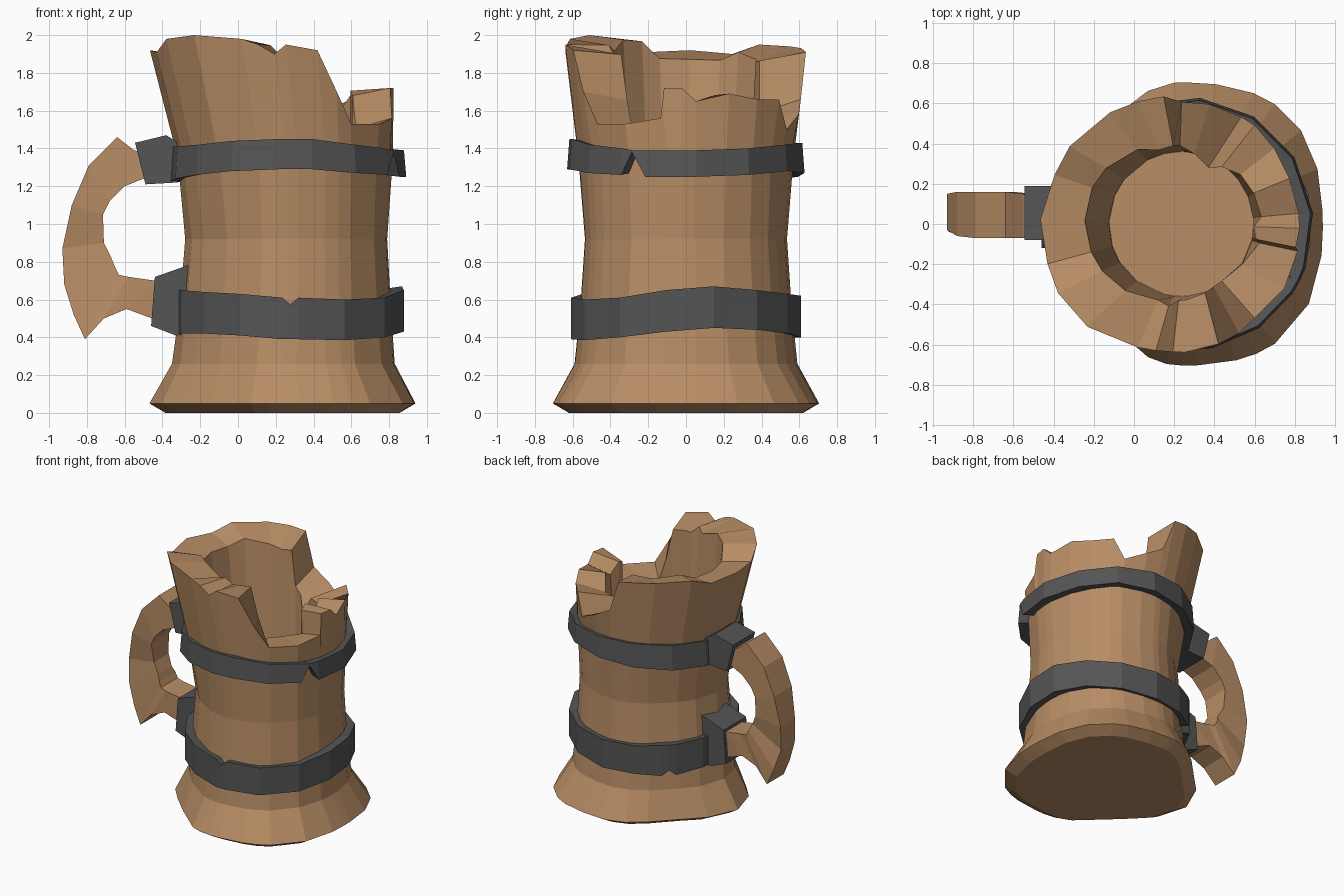
import bpy, bmesh, math, random

random.seed(4)


def material(name, rgb):
    m = bpy.data.materials.new(name)
    m.diffuse_color = (*rgb, 1)
    return m


WOOD = material("wood", (0.48, 0.268, 0.13))
IRON = material("dark_iron", (0.09, 0.09, 0.092))


def loft(name, rings, mat, loop=False):
    """Skin closed rings of points; join last to first, or cap both ends."""
    bm = bmesh.new()
    vs = [[bm.verts.new(p) for p in ring] for ring in rings]
    pairs = list(zip(vs, vs[1:])) + ([(vs[-1], vs[0])] if loop else [])
    for a, b in pairs:
        for i in range(len(a)):
            j = (i + 1) % len(a)
            bm.faces.new((a[i], a[j], b[j], b[i]))
    if not loop:
        bm.faces.new(vs[0])
        bm.faces.new(vs[-1])
    bmesh.ops.recalc_face_normals(bm, faces=bm.faces)
    me = bpy.data.meshes.new(name)
    bm.to_mesh(me)
    bm.free()
    me.materials.append(mat)
    ob = bpy.data.objects.new(name, me)
    bpy.context.collection.objects.link(ob)
    return ob


def polar(cx, r, deg, z):
    a = math.radians(deg)
    return (cx + r * math.cos(a), r * math.sin(a), z)


def skew(deg, amount):
    """The foot is fuller towards +x and pinched towards the handle."""
    a = math.radians(deg)
    side = 0.055 if math.cos(a) > 0 else -0.10
    return amount * side * math.sin(2 * a) ** 2


# Broken rim: angle, height and inner radius, anticlockwise from just below +x
RIM = [(-13, 1.56, .42), (-11, 1.72, .40), (-2, 1.72, .38), (5, 1.65, .42),
       (22, 1.69, .41), (38, 1.66, .40), (52, 1.66, .36), (61, 1.50, .32),
       (76, 1.58, .36), (88, 1.66, .39), (93, 1.91, .39), (104, 1.93, .38),
       (118, 1.94, .42), (142, 1.95, .45), (157, 1.90, .46), (178, 1.92, .46),
       (198, 1.91, .45), (212, 1.98, .44), (232, 2.0, .42), (256, 1.98, .39),
       (264, 1.95, .41), (271, 1.90, .38), (277, 1.95, .38), (292, 1.92, .37),
       (300, 1.70, .36), (308, 1.53, .36), (328, 1.53, .38)]

# Tankard body: outer levels (z, centre x, radius, skew)
LEVELS = [(0, 0.235, 0.62, 1), (0.05, 0.235, 0.705, 1), (0.26, 0.24, 0.59, 0.5),
          (0.55, 0.25, 0.56, 0.3), (0.92, 0.255, 0.535, 0.3), (1.35, 0.25, 0.57, 0)]
rings = [[polar(cx, r + skew(a, s), a, z) for a, _, _ in RIM] for z, cx, r, s in LEVELS]
rings.append([polar(0.21 + 0.14 * (1.7 - z), 0.59 + 0.08 * (z - 1.35)
                    + random.uniform(-0.012, 0.012), a, z) for a, z, _ in RIM])
# Splintered top and hollow inside
rings.append([polar(0.215, r, a, z - random.uniform(0.0, 0.08)) for a, z, r in RIM])
rings.append([polar(0.235, 0.362, a, 0.95) for a, _, _ in RIM])
rings.append([polar(0.235, 0.36, a, 0.92) for a, _, _ in RIM])
loft("tankard_body", rings, WOOD)


# Iron bands: each column is (angle, bottom z, top z)
def band(name, cx, r, cols, flare):
    sections = []
    for a, z0, z1 in cols:
        sections.append([polar(cx, r + flare, a, z0), polar(cx, r - flare, a, z1),
                         polar(cx, r - 0.075, a, z1 - 0.01),
                         polar(cx, r - 0.075, a, z0 + 0.01)])
    return loft(name, sections, IRON, loop=True)


band("upper_band", 0.262, 0.625,
     [(-33, 1.26, 1.40), (-27, 1.38, 1.39), (-20, 1.25, 1.39), (5, 1.25, 1.39),
      (32, 1.26, 1.40), (58, 1.28, 1.42), (84, 1.27, 1.43), (110, 1.25, 1.43),
      (136, 1.23, 1.42), (160, 1.22, 1.41), (180, 1.22, 1.41), (200, 1.24, 1.41),
      (220, 1.26, 1.42), (242, 1.28, 1.44), (266, 1.29, 1.45), (282, 1.29, 1.45),
      (305, 1.27, 1.42)], 0.006)
band("lower_band", 0.277, 0.61,
     [(-35, 0.40, 0.61), (-10, 0.43, 0.65), (14, 0.45, 0.67), (38, 0.44, 0.65),
      (62, 0.42, 0.63), (88, 0.40, 0.62), (112, 0.40, 0.62), (130, 0.39, 0.63),
      (135, 0.43, 0.63), (140, 0.39, 0.63), (160, 0.41, 0.64), (180, 0.42, 0.65),
      (200, 0.42, 0.65), (222, 0.42, 0.64), (244, 0.41, 0.63), (266, 0.39, 0.61),
      (270, 0.39, 0.575), (274, 0.39, 0.61), (298, 0.385, 0.60)], 0.0)


# Brackets holding the handle: side profile extruded along y
def bracket(name, profile, y0, y1):
    loft(name, [[(x, y, z) for x, z in profile] for y in (y0, y1)], IRON)


bracket("upper_bracket", [(-0.545, 1.43), (-0.38, 1.47), (-0.30, 1.42),
                          (-0.32, 1.22), (-0.49, 1.21)], -0.08, 0.19)
bracket("lower_bracket", [(-0.46, 0.46), (-0.44, 0.72), (-0.24, 0.79),
                          (-0.24, 0.42), (-0.33, 0.41)], -0.12, 0.16)

# Curved handle: outer x z, inner x z, near y, far y
HANDLE = [(-0.40, 1.36, -0.40, 1.27, -0.06, 0.15),
          (-0.55, 1.39, -0.50, 1.24, -0.07, 0.15),
          (-0.64, 1.46, -0.60, 1.20, -0.07, 0.16),
          (-0.79, 1.31, -0.68, 1.12, -0.07, 0.16),
          (-0.88, 1.10, -0.715, 1.05, -0.06, 0.16),
          (-0.93, 0.87, -0.71, 0.90, -0.03, 0.15),
          (-0.92, 0.68, -0.67, 0.82, -0.04, 0.13),
          (-0.87, 0.52, -0.65, 0.77, -0.05, 0.15),
          (-0.81, 0.39, -0.63, 0.73, -0.06, 0.15),
          (-0.71, 0.50, -0.58, 0.72, -0.07, 0.14),
          (-0.59, 0.55, -0.44, 0.70, -0.07, 0.14),
          (-0.40, 0.48, -0.38, 0.68, -0.06, 0.13)]
loft("handle", [[(ox, y0, oz), (ox, y1, oz), (ix, y1, iz), (ix, y0, iz)]
                for ox, oz, ix, iz, y0, y1 in HANDLE], WOOD)
